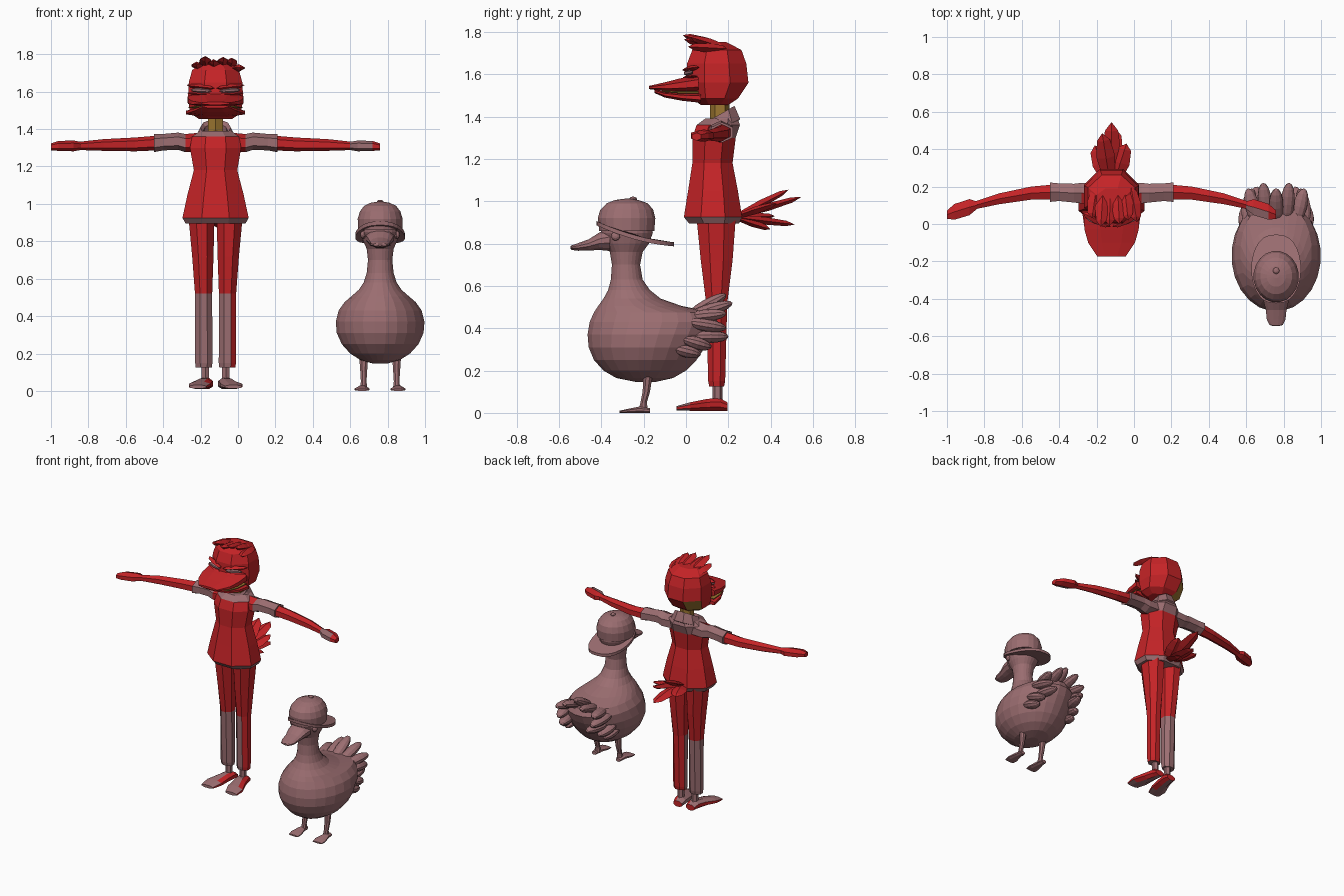
import bpy, bmesh, math
from mathutils import Vector, Matrix

RED, MAUVE, GOLD = 0, 1, 2
MATS = []
for label, col in (("red", (0.56, 0.017, 0.02)), ("dusty mauve", (0.33, 0.155, 0.165)),
                   ("ochre gold", (0.33, 0.18, 0.03))):
    m = bpy.data.materials.new(label)
    m.diffuse_color = (*col, 1)
    MATS.append(m)

CX = -0.12   # centre line of the standing figure
DX = 0.76    # centre line of the bird
AXES = {"x": (Vector((0, 1, 0)), Vector((0, 0, 1))),
        "y": (Vector((1, 0, 0)), Vector((0, 0, 1))),
        "z": (Vector((1, 0, 0)), Vector((0, 1, 0)))}


def finish(bm, name, color):
    """color is a material index or a rule (centre, normal) -> index"""
    bmesh.ops.recalc_face_normals(bm, faces=bm.faces)
    for f in bm.faces:
        f.normal_update()
        f.material_index = color(f.calc_center_median(), f.normal) if callable(color) else color
    me = bpy.data.meshes.new(name)
    bm.to_mesh(me)
    bm.free()
    for m in MATS:
        me.materials.append(m)
    ob = bpy.data.objects.new(name, me)
    bpy.context.collection.objects.link(ob)
    return ob


def loft(name, axis, rings, color, sides=8):
    """rings: (centre, half size 1, half size 2) across the given axis"""
    u, v = AXES[axis]
    bm = bmesh.new()
    k = 1 / math.cos(math.pi / sides)
    loops = []
    for c, a, b in rings:
        angs = [2 * math.pi * (i + 0.5) / sides for i in range(sides)]
        loops.append([bm.verts.new(Vector(c) + u * a * k * math.cos(t) + v * b * k * math.sin(t)) for t in angs])
    for p, q in zip(loops, loops[1:]):
        for i in range(sides):
            j = (i + 1) % sides
            bm.faces.new((p[i], p[j], q[j], q[i]))
    bm.faces.new(loops[0])
    bm.faces.new(loops[-1])
    return finish(bm, name, color)


def stack(name, x, rows, color, sides=8):
    """vertical loft; rows: z, half width, front y, back y"""
    return loft(name, "z", [((x, (f + b) / 2, z), w, (b - f) / 2) for z, w, f, b in rows], color, sides)


def prow(name, x, rows, color, sides=8):
    """loft along y; rows: y, half width, low z, high z"""
    return loft(name, "y", [((x, y, (l + h) / 2), w, (h - l) / 2) for y, w, l, h in rows], color, sides)


def pod(name, a, b, w, h, color, seg=(4, 4)):
    """stretched sphere from point a to point b"""
    a, b = Vector(a), Vector(b)
    d = (b - a).normalized()
    side = d.cross(Vector((0, 0, 1))).normalized()
    rot = Matrix((side, side.cross(d), d)).transposed().to_4x4()
    bm = bmesh.new()
    bmesh.ops.create_uvsphere(bm, u_segments=seg[0], v_segments=seg[1], radius=1)
    bm.transform(Matrix.Translation((a + b) / 2) @ rot @ Matrix.Diagonal((w, h, (b - a).length / 2, 1)))
    return finish(bm, name, color)


# ---------- standing figure: torso ----------
stack("shirt", CX, [(0.895, 0.16, 0.015, 0.25), (0.925, 0.177, -0.01, 0.265), (1.05, 0.15, 0.01, 0.245),
                    (1.18, 0.116, 0.03, 0.22), (1.30, 0.137, 0.03, 0.235), (1.36, 0.125, 0.05, 0.255),
                    (1.39, 0.085, 0.09, 0.245)],
      lambda c, n: MAUVE if c.z < 0.915 or c.z > 1.37 or (c.z > 1.31 and n.y > 0.3) else RED)
stack("neck", CX, [(1.34, 0.042, 0.12, 0.2), (1.5, 0.038, 0.12, 0.2)], GOLD, 6)

# hood collar: slanted ring resting on the shoulders
bm = bmesh.new()
loops = []
for i in range(10):
    t = 2 * math.pi * i / 10
    s, co = math.sin(t), math.cos(t)
    loops.append([bm.verts.new((CX + r * co, 0.155 + r * 0.95 * s, 1.375 + 0.045 * s + dz))
                  for r, dz in ((0.068, 0.01), (0.082, 0.033), (0.112, -0.03), (0.085, -0.05))])
for i in range(10):
    p, q = loops[i], loops[(i + 1) % 10]
    for k in range(4):
        bm.faces.new((p[k], p[(k + 1) % 4], q[(k + 1) % 4], q[k]))
finish(bm, "hood_collar", MAUVE)

# ---------- limbs, mirrored about the figure's centre line ----------
for s, side in ((-1, "left"), (1, "right")):
    def arm(name, rows, color):
        loft(side + name, "x", [((CX + s * o, y, z), a, b) for o, y, z, a, b in rows], color, 6)

    arm("_sleeve", [(0.07, 0.16, 1.33, 0.06, 0.045), (0.16, 0.165, 1.325, 0.055, 0.042),
                    (0.20, 0.165, 1.335, 0.05, 0.04), (0.28, 0.17, 1.33, 0.047, 0.038),
                    (0.33, 0.17, 1.325, 0.052, 0.042)],
        lambda c, n: RED if abs(c.x - CX) < 0.14 and n.y < 0.2 else MAUVE)
    arm("_forearm", [(0.32, 0.17, 1.325, 0.04, 0.034), (0.43, 0.165, 1.318, 0.035, 0.032),
                     (0.60, 0.135, 1.315, 0.029, 0.027), (0.73, 0.10, 1.31, 0.021, 0.019)], RED)
    arm("_hand", [(0.72, 0.10, 1.31, 0.02, 0.019), (0.76, 0.09, 1.31, 0.043, 0.025),
                  (0.84, 0.065, 1.31, 0.042, 0.023), (0.88, 0.05, 1.305, 0.022, 0.016)],
        lambda c, n: MAUVE if s > 0 and c.x < 0.70 and n.y < 0.1 else RED)

    def leg_color(c, n):
        if c.z > 0.52:
            return RED
        return RED if s > 0 and (n.x > 0.5 or n.y > 0.5) else MAUVE

    rows = [(0.125, 0.063, 0.043, 0.11, 0.18), (0.15, 0.063, 0.046, 0.105, 0.185),
            (0.52, 0.064, 0.046, 0.095, 0.195), (0.72, 0.068, 0.057, 0.07, 0.22), (0.92, 0.075, 0.069, 0.05, 0.235)]
    loft(side + "_trouser_leg", "z", [((CX + s * o, (f + b) / 2, z), w, (b - f) / 2) for z, o, w, f, b in rows],
         leg_color)
    stack(side + "_ankle", CX + s * 0.055, [(0.04, 0.02, 0.128, 0.17), (0.14, 0.02, 0.128, 0.168)], MAUVE, 6)
    rows = [(0.195, 0.05, 0.034, 0.01, 0.05), (0.16, 0.053, 0.04, 0.01, 0.07), (0.10, 0.065, 0.045, 0.01, 0.066),
            (0.02, 0.085, 0.058, 0.01, 0.05), (-0.045, 0.095, 0.045, 0.012, 0.032)]
    loft(side + "_shoe", "y", [((CX + s * o, y, (l + h) / 2), w, (h - l) / 2) for y, o, w, l, h in rows],
         lambda c, n: RED if n.x > 0.4 or n.y > 0.6 or (s < 0 and n.x < -0.8) else MAUVE)

# ---------- head ----------
stack("head", CX, [(1.455, 0.09, 0.07, 0.20), (1.485, 0.135, 0.03, 0.245), (1.56, 0.148, 0.0, 0.295),
                   (1.65, 0.143, 0.005, 0.285), (1.715, 0.125, 0.03, 0.262), (1.752, 0.08, 0.07, 0.19)],
      lambda c, n: GOLD if c.z < 1.54 and n.x < -0.3 and n.y > 0.3 else RED)
prow("upper_bill", CX, [(0.06, 0.15, 1.515, 1.60), (-0.03, 0.145, 1.515, 1.58), (-0.10, 0.125, 1.52, 1.562),
                        (-0.175, 0.075, 1.53, 1.545)], RED)
prow("mouth_line", CX, [(0.06, 0.145, 1.508, 1.522), (-0.03, 0.138, 1.508, 1.522), (-0.11, 0.112, 1.515, 1.525)],
     GOLD)
prow("lower_bill", CX, [(0.07, 0.158, 1.465, 1.512), (-0.02, 0.145, 1.475, 1.512), (-0.10, 0.11, 1.49, 1.518),
                        (-0.15, 0.07, 1.512, 1.528)], RED)
for s, side in ((-1, "left"), (1, "right")):
    # narrow eyes under heavy brows
    pod(side + "_eye", (CX + s * 0.02, -0.006, 1.603), (CX + s * 0.135, 0.03, 1.61), 0.016, 0.013, MAUVE, (6, 4))
    pod(side + "_brow", (CX + s * 0.005, -0.015, 1.618), (CX + s * 0.155, 0.06, 1.635), 0.022, 0.014, RED)
    pod(side + "_eyelid", (CX + s * 0.02, -0.01, 1.585), (CX + s * 0.15, 0.05, 1.592), 0.02, 0.009, RED)

# swept hair tufts
for i, (x, y, z) in enumerate([(-0.10, 0.03, 1.75), (-0.055, -0.015, 1.785), (-0.01, -0.01, 1.765),
                               (0.04, 0.0, 1.78), (0.085, 0.02, 1.775), (0.13, 0.01, 1.73)]):
    pod(f"hair_tuft_{i + 1}", (CX + x * 0.8, 0.2, 1.72), (CX + x * 1.05, y, z), 0.038, 0.022, RED)

# ---------- tail plumes ----------
for i, (x, y, z) in enumerate([(0.0, 0.545, 1.02), (-0.05, 0.485, 1.055), (0.08, 0.43, 0.99),
                               (0.02, 0.515, 0.89), (-0.09, 0.42, 0.93), (0.04, 0.40, 0.868)]):
    pod(f"tail_plume_{i + 1}", (CX + x * 0.2, 0.23, 0.925), (CX + x, y, z), 0.05, 0.018, RED)

# ---------- bird: body, neck and head in one form ----------
stack("bird_body", DX, [(0.147, 0.04, -0.24, -0.14), (0.165, 0.105, -0.33, -0.06), (0.20, 0.16, -0.39, 0.0),
                        (0.25, 0.205, -0.435, 0.05), (0.31, 0.232, -0.46, 0.09), (0.37, 0.237, -0.465, 0.125),
                        (0.43, 0.222, -0.455, 0.15), (0.475, 0.19, -0.435, 0.13), (0.505, 0.155, -0.415, -0.02),
                        (0.54, 0.115, -0.39, -0.12), (0.58, 0.088, -0.368, -0.17), (0.63, 0.072, -0.355, -0.205),
                        (0.70, 0.065, -0.35, -0.217), (0.76, 0.072, -0.36, -0.205), (0.80, 0.09, -0.385, -0.175),
                        (0.85, 0.104, -0.402, -0.157), (0.91, 0.10, -0.40, -0.16), (0.96, 0.06, -0.35, -0.21)],
      MAUVE, 24)
prow("bird_bill", DX, [(-0.36, 0.075, 0.765, 0.87), (-0.41, 0.068, 0.77, 0.852), (-0.46, 0.055, 0.767, 0.82),
                       (-0.51, 0.05, 0.766, 0.802), (-0.54, 0.035, 0.77, 0.792), (-0.546, 0.015, 0.776, 0.786)],
     MAUVE, 12)

# cap worn backwards
stack("cap_dome", DX, [(0.86, 0.118, -0.41, -0.15), (0.92, 0.12, -0.417, -0.145), (0.96, 0.108, -0.405, -0.155),
                       (0.99, 0.085, -0.375, -0.18), (1.006, 0.05, -0.335, -0.225), (1.012, 0.015, -0.29, -0.26)],
      MAUVE, 20)
pod("cap_button", (DX, -0.25, 1.0), (DX, -0.249, 1.022), 0.018, 0.018, MAUVE, (8, 6))
bm = bmesh.new()
bmesh.ops.create_cone(bm, cap_ends=True, segments=28, radius1=1, radius2=1, depth=0.02)
for v in bm.verts:
    x, y = v.co.x, v.co.y
    v.co.x = DX + 0.133 * math.copysign(abs(x) ** 0.8, x)
    v.co.y = -0.24 + 0.184 * y
    v.co.z += 0.847 - 0.05 * y - 0.018 * x * x
finish(bm, "cap_brim", MAUVE)

for s, side in ((-1, "left"), (1, "right")):
    pod(f"bird_{side}_eye", (DX + s * 0.075, -0.33, 0.835), (DX + s * 0.105, -0.335, 0.836), 0.022, 0.022,
        MAUVE, (10, 6))
    # legs and webbed feet
    x = DX + s * 0.088
    stack(f"bird_{side}_leg", x, [(0.01, 0.02, -0.225, -0.18), (0.05, 0.015, -0.215, -0.185),
                                  (0.10, 0.018, -0.205, -0.17), (0.20, 0.025, -0.20, -0.155)], MAUVE, 8)
    prow(f"bird_{side}_foot", x + s * 0.008, [(-0.17, 0.018, 0.0, 0.022), (-0.22, 0.025, 0.0, 0.03),
                                              (-0.28, 0.04, 0.0, 0.018), (-0.315, 0.036, 0.0, 0.01)], MAUVE, 8)
    # layered wing feathers
    for i, (ax, ay, az, bx, by, bz) in enumerate([(0.17, -0.07, 0.31, 0.15, 0.07, 0.275),
                                                  (0.18, -0.02, 0.35, 0.14, 0.12, 0.31),
                                                  (0.14, 0.02, 0.36, 0.10, 0.20, 0.36),
                                                  (0.16, 0.0, 0.43, 0.13, 0.19, 0.40)]):
        pod(f"bird_{side}_wing_feather_{i + 1}", (DX + s * ax, ay, az), (DX + s * bx, by, bz), 0.04, 0.03,
            MAUVE, (10, 8))

# fan of tail feathers
for i, (x, y, z) in enumerate([(-0.15, 0.19, 0.47), (-0.07, 0.22, 0.52), (0.0, 0.19, 0.56),
                               (0.07, 0.22, 0.52), (0.15, 0.19, 0.47)]):
    pod(f"bird_tail_feather_{i + 1}", (DX + x * 0.7, 0.0, 0.45), (DX + x, y, z), 0.04, 0.03, MAUVE, (10, 8))
